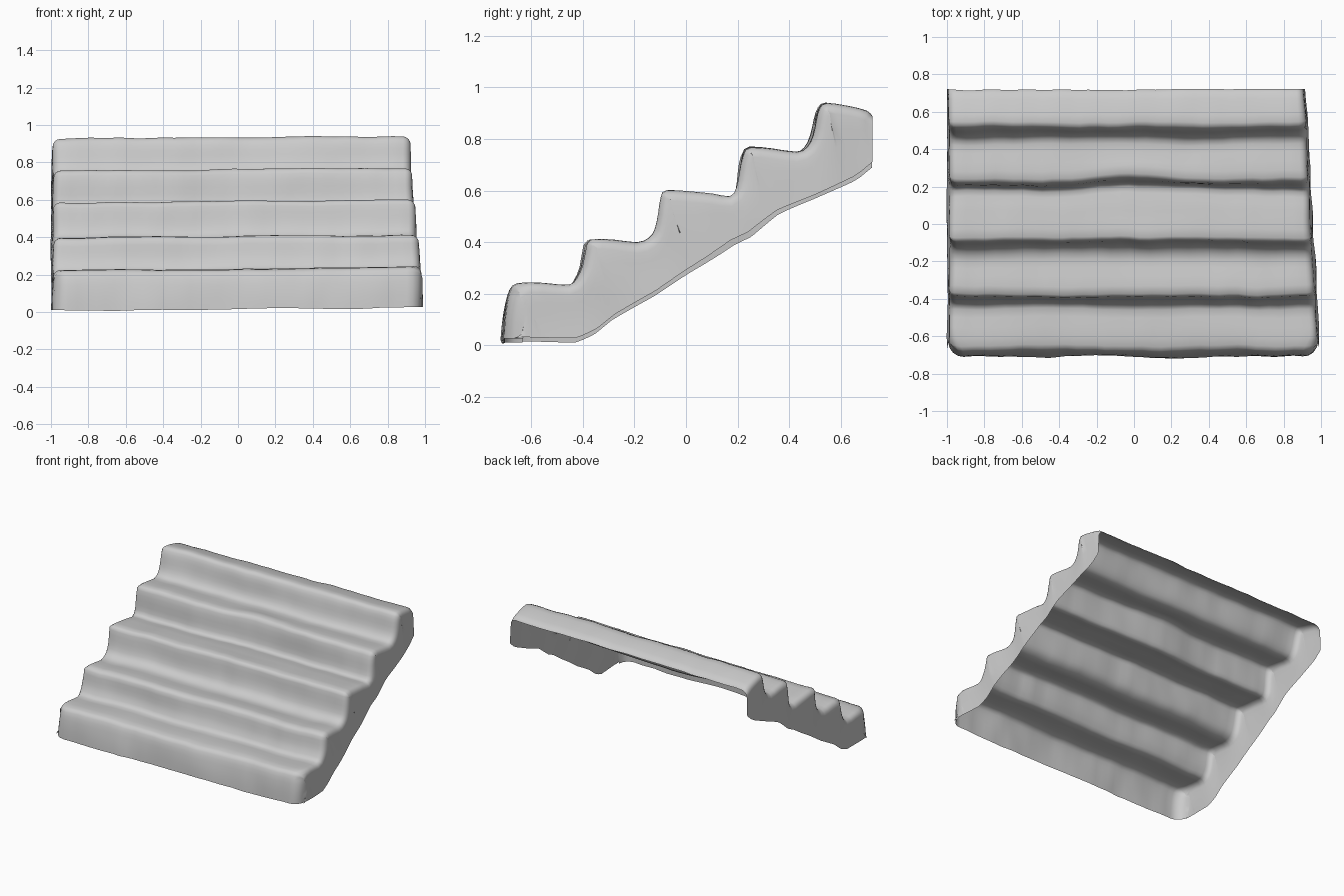
import bpy, bmesh, math
from mathutils import Vector, noise

if "Cube" in bpy.data.objects:
    bpy.data.objects.remove(bpy.data.objects["Cube"])

# Stair profile (y, z) from the front foot to the back edge
PROFILE = [(-.71, .015), (-.705, .08), (-.695, .15), (-.68, .205), (-.65, .23),
           (-.55, .232), (-.455, .225), (-.425, .25), (-.405, .30), (-.395, .36), (-.375, .403),
           (-.28, .40), (-.19, .387), (-.14, .405), (-.115, .44), (-.10, .50), (-.09, .565), (-.068, .592),
           (.03, .586), (.11, .577), (.175, .567), (.197, .60), (.205, .67), (.215, .735), (.24, .762),
           (.33, .757), (.425, .745), (.465, .765), (.487, .81), (.50, .87), (.515, .915), (.545, .935),
           (.63, .92), (.70, .90), (.72, .88)]
# Lower edge of the side walls
LOWER = [(-.72, .02), (-.42, .022), (-.35, .055), (-.28, .11), (-.12, .20), (0, .285), (.18, .40),
         (.25, .43), (.36, .515), (.50, .575), (.66, .65), (.72, .70)]


def low(y):
    for (a, b), (c, d) in zip(LOWER, LOWER[1:]):
        if y <= c:
            return b + (d - b) * (y - a) / (c - a)
    return LOWER[-1][1]


def smooth_path(pts):
    # Catmull-Rom midpoints between the given points
    out = []
    for i in range(len(pts) - 1):
        p = [Vector(pts[max(0, min(len(pts) - 1, i + k))]) for k in (-1, 0, 1, 2)]
        out += [p[1], (9 * (p[1] + p[2]) - p[0] - p[3]) / 16]
    return out + [Vector(pts[-1])]


path = smooth_path(PROFILE)
n = len(path)
s = [p.x * .87 + p.y * .5 for p in path]
ROUND = [math.radians(a) for a in (90, 67, 45, 22, 0)]
MID = 36


def wobble(x, y, z, seed):
    return noise.noise(Vector((x * 2.5, y * 3 + seed, z * 3)))


def row(i):
    p = path[i]
    t = path[min(i + 1, n - 1)] - path[max(i - 1, 0)]
    inward = Vector((t.y, -t.x)).normalized()
    if i == n - 1:
        inward = Vector((0, -1))
    if i == 0:
        inward = Vector((1, 0))
    r = .04 + .04 * max(0, min(1, (-.6 - p.x) / .08))
    u = (s[i] - s[0]) / (s[-1] - s[0])
    by = -.665 + 1.385 * u
    xl, xr = -.99, .98 - .052 * (p.x + .65)

    def rounded(side, a):
        q = p + inward * r * (1 - math.cos(a))
        edge = xr if side > 0 else xl
        return Vector((edge - side * r * (1 - math.sin(a)), q.x, q.y))

    def wall(side):
        # side wall points from the lower edge up to the rounded rim
        top = rounded(side, ROUND[0])
        bot = Vector((top.x + side * .008, by, min(low(by), top.z)))
        return [bot.lerp(top, f) for f in (0, .25, .5, .75)]

    left = wall(-1) + [rounded(-1, a) for a in ROUND]
    right = wall(1) + [rounded(1, a) for a in ROUND]
    a, b = left[-1], right[-1]
    pts = left + [a.lerp(b, k / MID) for k in range(1, MID)] + right[::-1]
    for v in pts:
        # worn, slightly uneven surface
        x, y, z = v
        v.y += .012 * wobble(x, y, z, 0) + .006 * wobble(x * 4, y, z, 9)
        if abs(x) < .9 and .1 < y < .3:
            v.y += .03 * math.exp(-(x / .3) ** 2)
        v.z += .009 * x + .008 * wobble(x, y, z, 20) + .004 * wobble(x * 4, y, z, 31)
        v.x += .006 * wobble(x, y * 2, z * 2, 40)
        v.y = min(v.y, .722)
        v.z = max(v.z, 0)
    return pts


# Open shell: steps and side walls, no back and no underside
bm = bmesh.new()
grid = [[bm.verts.new(v) for v in row(i)] for i in range(n)]
for a, b in zip(grid, grid[1:]):
    for j in range(len(a) - 1):
        bm.faces.new((a[j], a[j + 1], b[j + 1], b[j]))
mesh = bpy.data.meshes.new("stair_shell")
bm.to_mesh(mesh)
bm.free()
stairs = bpy.data.objects.new("stair_shell", mesh)
bpy.context.collection.objects.link(stairs)
bpy.context.view_layer.objects.active = stairs
stairs.select_set(True)
bpy.ops.object.shade_smooth_by_angle(angle=math.radians(60))
